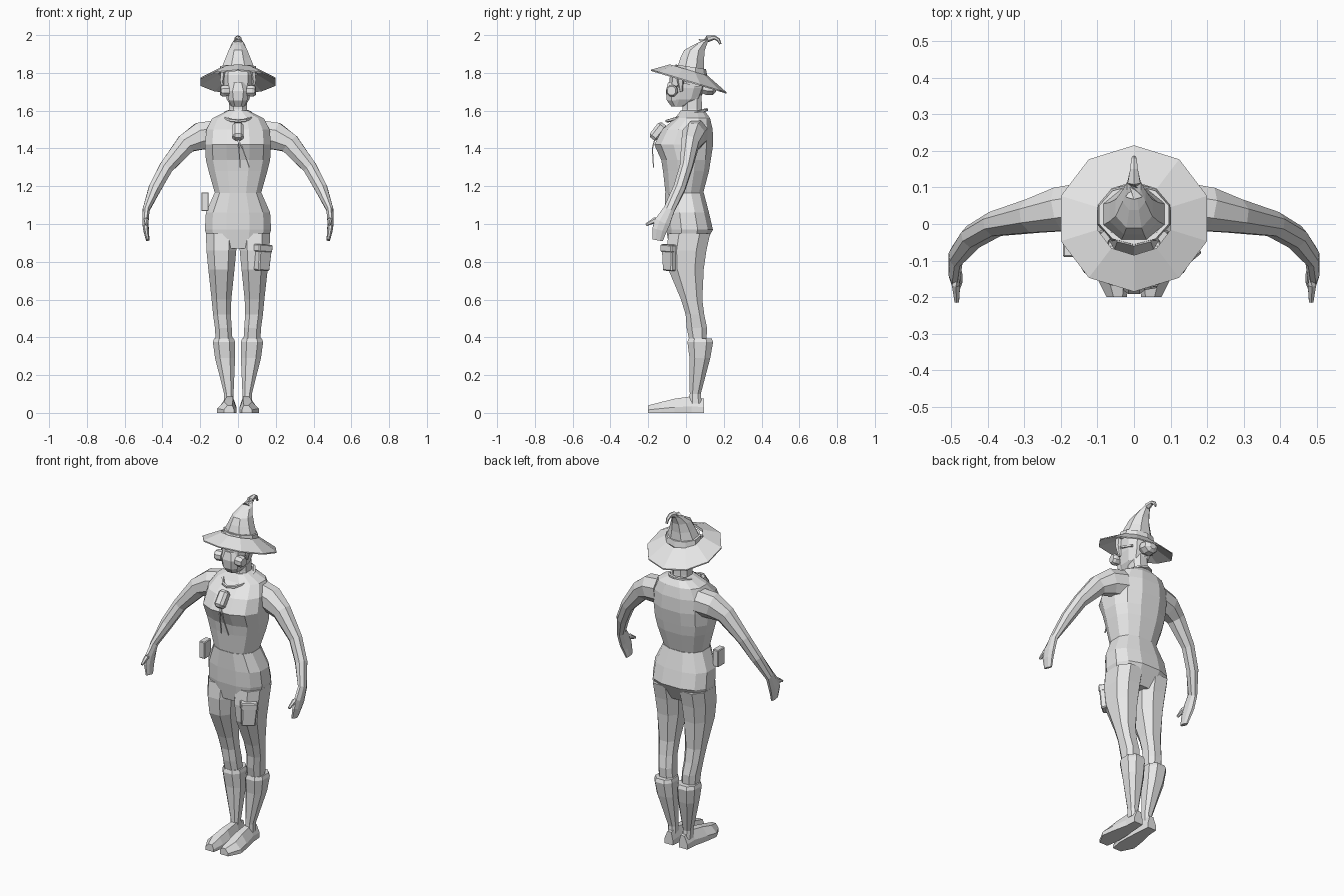
import bpy, bmesh, math
from mathutils import Vector, Matrix

if "Cube" in bpy.data.objects:
    bpy.data.objects.remove(bpy.data.objects["Cube"])

grey = bpy.data.materials.new("plain grey")
grey.use_nodes = True
grey.diffuse_color = (0.8, 0.8, 0.8, 1)
grey.node_tree.nodes["Principled BSDF"].inputs["Base Color"].default_value = (0.8, 0.8, 0.8, 1)


def finish(name, bm, side=1):
    if side < 0:
        bmesh.ops.scale(bm, vec=(-1, 1, 1), verts=bm.verts)
    bmesh.ops.recalc_face_normals(bm, faces=bm.faces)
    mesh = bpy.data.meshes.new(name)
    bm.to_mesh(mesh)
    bm.free()
    mesh.materials.append(grey)
    ob = bpy.data.objects.new(name, mesh)
    bpy.context.collection.objects.link(ob)
    return ob


def loft(name, rings, side=1, closed=False):
    """Skin a list of point rings, capped at the ends or joined in a loop."""
    bm = bmesh.new()
    rows = [[bm.verts.new(p) for p in r] for r in rings]
    n = len(rows[0])
    pairs = list(zip(rows, rows[1:]))
    if closed:
        pairs.append((rows[-1], rows[0]))
    else:
        bm.faces.new(rows[0])
        bm.faces.new(rows[-1])
    for a, b in pairs:
        for i in range(n):
            j = (i + 1) % n
            bm.faces.new((a[i], a[j], b[j], b[i]))
    return finish(name, bm, side)


def slab(z, x0, x1, y0, y1, n=10, power=0.8, tilt=0.0):
    """Horizontal rounded ring filling the given extents."""
    pts = []
    cy = (y0 + y1) / 2
    for k in range(n):
        a = math.tau * (k + 0.5) / n
        c, s = math.cos(a), math.sin(a)
        x = (x0 + x1) / 2 + (x1 - x0) / 2 * math.copysign(abs(c) ** power, c)
        y = cy + (y1 - y0) / 2 * math.copysign(abs(s) ** power, s)
        pts.append((x, y, z + tilt * (y - cy)))
    return pts


def tube(name, path, side=1, n=6, closed=False):
    """Limb or cord: path of (x, y, z, radius across, radius along y)."""
    pts = [Vector(p[:3]) for p in path]
    rings = []
    for i, p in enumerate(path):
        a = pts[i - 1] if closed or i else pts[0]
        b = pts[(i + 1) % len(pts)] if closed or i + 1 < len(pts) else pts[-1]
        t = (b - a).normalized()
        ref = Vector((0, 0, 1)) if closed or abs(t.y) > 0.9 else Vector((0, 1, 0))
        u = t.cross(ref).normalized()
        v = u.cross(t)
        angles = [math.tau * (k + 0.5) / n for k in range(n)]
        rings.append([pts[i] + u * p[3] * math.cos(q) + v * p[4] * math.sin(q) for q in angles])
    return loft(name, rings, side, closed)


def box(name, center, size, turn=(0, 0, 0), bevel=0.0, top=1.0):
    bm = bmesh.new()
    bmesh.ops.create_cube(bm, size=1)
    for v in bm.verts:
        k = top if v.co.z > 0 else 1
        v.co = Vector((v.co.x * size[0] * k, v.co.y * size[1] * k, v.co.z * size[2]))
    if bevel:
        bmesh.ops.bevel(bm, geom=bm.edges[:], offset=bevel, segments=1, affect='EDGES')
    m = Matrix.Translation(center)
    for angle, axis in zip(turn, "XYZ"):
        m = m @ Matrix.Rotation(math.radians(angle), 4, axis)
    bmesh.ops.transform(bm, matrix=m, verts=bm.verts)
    return finish(name, bm)


# Torso and hips: height, half width, front, back
upper = [(1.15, .122, -.11, .09), (1.28, .16, -.125, .125), (1.34, .175, -.135, .135),
         (1.42, .18, -.172, .148), (1.5, .172, -.13, .145), (1.56, .14, -.06, .13),
         (1.6, .055, -.03, .1)]
hips = [(.87, .15, -.09, .09), (.97, .18, -.108, .146), (1.06, .175, -.112, .125),
        (1.165, .128, -.115, .097)]
for name, prof in (("torso", upper), ("hips", hips)):
    loft(name, [slab(z, -w, w, f, b, 12) for z, w, f, b in prof])

# Legs and boots: height, inner, outer, front, back
leg = [(.36, .025, .12, .02, .11), (.45, .03, .125, .0, .115), (.52, .035, .135, -.005, .1),
       (.6, .032, .143, -.03, .09), (.76, .014, .162, -.1, .1), (.86, .004, .172, -.11, .115),
       (.95, .0, .175, -.1, .135)]
boot = [(.05, .022, .075, .015, .085), (.1, .022, .075, .018, .08), (.29, .012, .125, .015, .132),
        (.375, .012, .137, .003, .148), (.395, .018, .13, .01, .14)]
foot = [(.095, .02, .075, .075), (.03, .015, .08, .088), (-.06, .008, .1, .075),
        (-.13, .008, .11, .058), (-.2, .02, .075, .04)]
arm = [(.12, .055, 1.475, .08, .065), (.2, .04, 1.465, .078, .065), (.275, .022, 1.425, .058, .05),
       (.38, .0, 1.3, .04, .036), (.44, -.035, 1.19, .036, .034), (.487, -.09, 1.075, .02, .032),
       (.49, -.125, 1.01, .018, .045), (.487, -.14, .97, .016, .042), (.478, -.15, .915, .01, .03)]
for s, label in ((1, "left"), (-1, "right")):
    loft(label + "_leg", [slab(*r, n=8) for r in leg], s)
    loft(label + "_boot", [slab(*r, n=8) for r in boot], s)
    loft(label + "_foot", [[(a, y, 0), (b, y, 0), (b, y, h * .4), (b * .65 + a * .35, y, h),
                            (a * .8 + b * .2, y, h), (a, y, h * .4)] for y, a, b, h in foot], s)
    tube(label + "_arm", arm, s, 8)
    tube(label + "_thumb", [(.486, -.1, 1.05, .014, .018), (.486, -.165, 1.02, .013, .015),
                            (.484, -.212, .995, .007, .007)], s)
    # Mask filter disc, strap and side lock of hair
    tube(label + "_filter", [(.05, -.07, 1.705, .03, .03), (.08, -.075, 1.705, .032, .032),
                             (.093, -.077, 1.705, .024, .024)], s, 8)
    tube(label + "_strap", [(.07, -.06, 1.72, .008, .008), (.082, -.01, 1.75, .008, .008),
                            (.07, .07, 1.73, .008, .008)], s, 4)
    tube(label + "_hair_lock", [(.078, -.035, 1.82, .015, .02), (.085, -.03, 1.76, .012, .018),
                                (.08, -.025, 1.70, .005, .008)], s, 5)

# Neck, head, mask and bun
loft("neck", [slab(z, -w, w, f, b, 8) for z, w, f, b in
              ((1.55, .06, -.035, .1), (1.61, .05, -.022, .088), (1.7, .05, -.02, .085))])
loft("head", [slab(z, -w, w, f, b, 10) for z, w, f, b in
              ((1.625, .04, -.07, .0), (1.66, .062, -.085, .075), (1.72, .077, -.09, .1),
               (1.79, .082, -.085, .108), (1.84, .07, -.06, .09))])
loft("mask", [slab(z, -w, w, f, 0, 8) for z, w, f in
              ((1.622, .035, -.08), (1.655, .052, -.105), (1.705, .062, -.11), (1.75, .04, -.098))])
tube("hair_bun", [(0, .08, 1.725, .035, .03), (0, .115, 1.72, .05, .042),
                  (0, .145, 1.717, .045, .036), (0, .16, 1.715, .02, .018)], n=8)

# Hat: thin tilted brim, band and bent crown
brim = []
for r, z in ((.5, 1.815), (1, 1.757), (1, 1.75), (.5, 1.8)):
    ring = []
    for k in range(10):
        a = math.tau * k / 10 + math.pi / 2
        y = .015 + .2 * r * math.sin(a)
        ring.append((.21 * r * math.cos(a), y, z - .3 * (y - .015)))
    brim.append(ring)
loft("hat_brim", brim, closed=True)
loft("hat_band", [slab(z, -w, w, f, b, 10, 1, -.15) for z, w, f, b in
                  ((1.8, .105, -.062, .112), (1.832, .1, -.056, .106))])
crown = [(1.82, .095, -.052, .102, -.15), (1.875, .072, -.034, .1, -.1), (1.92, .054, -.015, .104, .0),
         (1.955, .034, .035, .118, .2), (1.975, .02, .075, .133, .35)]
rings = [slab(z, -w, w, f, b, 8, 1, t) for z, w, f, b, t in crown]
loft("hat_crown", rings)
tube("hat_tip", [(0, .08, 1.958, .025, .025), (0, .115, 1.98, .02, .018), (0, .15, 1.988, .012, .012),
                 (0, .172, 1.975, .009, .01), (0, .182, 1.952, .006, .006)], n=6)

# Neck cord, canister pendant and loose strings
cord = []
for k in range(12):
    a = math.tau * k / 12
    cord.append((.075 * math.sin(a), .005 - .105 * math.cos(a), 1.575 - .03 * math.cos(a), .009, .009))
tube("neck_cord", cord, n=5, closed=True)
box("pendant", (0, -.148, 1.49), (.058, .055, .1), (-38, 0, 0), .014)
for i, x in enumerate((.012, .06)):
    tube("string_%d" % (i + 1), [(0, -.165, 1.45, .004, .004), (x * .4, -.178, 1.4, .004, .004),
                                 (x, -.172, 1.3, .004, .004)], n=4)

# Hip pouch and thigh pocket with its flap
box("hip_pouch", (-.175, -.058, 1.118), (.038, .065, .1), (0, 0, 0), .004)
box("thigh_pocket", (.128, -.082, .815), (.075, .05, .125), (0, 4, 40), .006, 1.15)
box("pocket_flap", (.13, -.084, .872), (.092, .062, .04), (0, 4, 40), .005)
